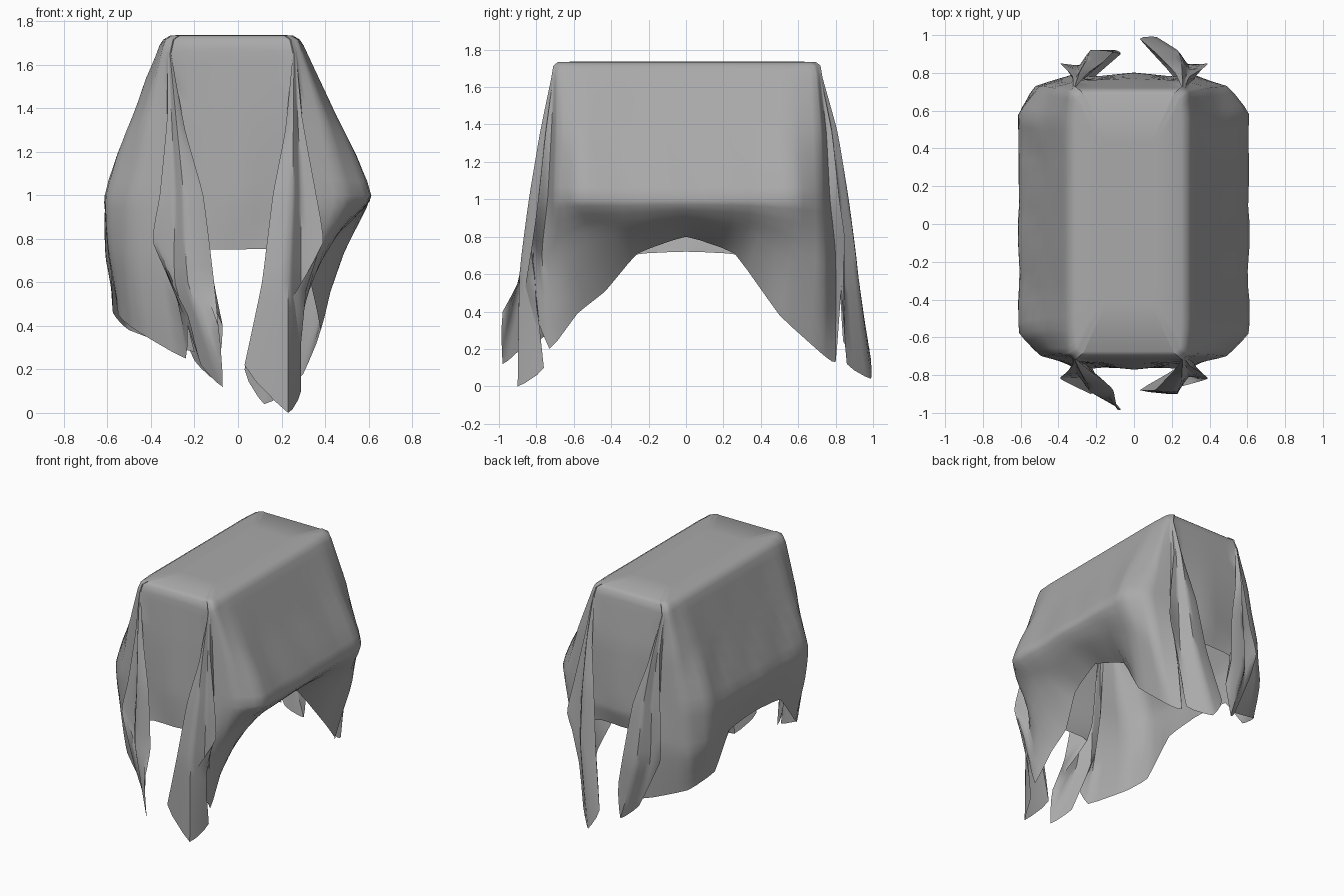
import bpy, bmesh, math
from mathutils import Vector as V

if "Cube" in bpy.data.objects:
    bpy.data.objects.remove(bpy.data.objects["Cube"])

# One fabric colour
fabric = bpy.data.materials.new("grey fabric")
fabric.diffuse_color = (0.4, 0.4, 0.4, 1)
fabric.use_nodes = True
fabric.node_tree.nodes["Principled BSDF"].inputs["Base Color"].default_value = fabric.diffuse_color

# Upper fold lines of a quarter of the cloth, from side centre to end centre
FOLDS = {
    "side_mid":  [(.33, 0, 1.69), (.46, 0, 1.36), (.61, 0, 1.0)],
    "side":      [(.33, .32, 1.69), (.46, .33, 1.36), (.605, .34, 1.0)],
    "side_end":  [(.33, .56, 1.69), (.47, .56, 1.36), (.61, .58, 1.0)],
    "corner":    [(.32, .685, 1.67), (.41, .69, 1.36), (.49, .70, 1.0)],
    "tuck":      [(.30, .705, 1.66), (.31, .72, 1.36), (.32, .74, 1.0), (.30, .77, .7)],
    "pleat":     [(.295, .71, 1.65), (.31, .75, 1.36), (.36, .79, 1.0), (.39, .82, .78)],
    "leg_side":  [(.29, .715, 1.65), (.29, .75, 1.36), (.29, .79, 1.0), (.29, .81, .6)],
    "drop":      [(.285, .72, 1.65), (.27, .78, 1.36), (.25, .84, 1.0), (.23, .89, .6)],
    "drop_edge": [(.28, .715, 1.65), (.23, .77, 1.30), (.16, .83, 1.0), (.11, .88, .6)],
    "end":       [(.275, .71, 1.66), (.27, .73, 1.36), (.26, .74, 1.0), (.25, .75, .86)],
    "end_mid":   [(0, .71, 1.67), (0, .74, 1.36), (0, .77, 1.0), (0, .77, .87)],
}
HEM = {"end": (.22, .765, .74), "end_mid": (0, .765, .75)}
# The right side curls under, the left side hangs straight (knee, hem)
SIDE = {1: {"side_mid": [(.53, 0, .90), (.35, 0, .80)],
            "side": [(.50, .33, .86), (.31, .26, .71)]},
        -1: {"side_mid": [(.60, 0, .87), (.56, 0, .72)],
             "side": [(.60, .33, .85), (.57, .30, .70)]}}
# Knees of the side end and corner folds
KNEES = {(1, 1): [(.49, .56, .75), (.43, .71, .65)],
         (-1, 1): [(.605, .57, .70), (.52, .70, .68)],
         (-1, -1): [(.59, .55, .72), (.51, .67, .70)],
         (1, -1): [(.47, .52, .84), (.40, .67, .75)]}
LOOSE = ["side_end", "corner", "tuck", "pleat", "leg_side", "drop", "drop_edge"]
# Loose hem points, different at every corner
CORNERS = {
    (1, 1): [(.38, .5, .38), (.30, .72, .18), (.24, .80, .13), (.3, .83, .5),
             (.25, .86, .12), (.12, .99, .04), (.03, .98, .2)],
    (-1, 1): [(.575, .48, .46), (.50, .69, .38), (.20, .80, .28), (.36, .82, .6),
              (.20, .84, .24), (.1, .92, .15), (.07, .9, .4)],
    (-1, -1): [(.55, .51, .45), (.47, .64, .38), (.24, .78, .25), (.23, .9, .45),
               (.17, .87, .22), (.07, .98, .12), (.09, .98, .4)],
    (1, -1): [(.25, .43, .51), (.26, .58, .39), (.28, .73, .2), (.25, .86, .53),
              (.29, .76, .1), (.23, .9, .0), (.03, .88, .22)],
}


def quarter(sx, sy):
    """Fold lines of one quarter, with its own knees and hem."""
    hem = dict(HEM, **dict(zip(LOOSE, CORNERS[sx, sy])))
    knee = dict(zip(LOOSE, KNEES[sx, sy]))
    out = []
    for name, pts in FOLDS.items():
        if name in SIDE[sx]:
            pts = pts + SIDE[sx][name]
        else:
            pts = pts + ([knee[name]] if name in knee else []) + [hem[name]]
        line = []
        for k, (x, y, z) in enumerate(pts):
            lean = -.03 * max(0, (z - 1) / .7)
            # The back end hangs a little further out
            back = (.01, .03, .03, .03, 0)[k] if sy > 0 and y > .6 else 0
            line.append(V((sx * x + lean, sy * y + back, z)))
        out.append(line)
    return out


def spline(p, steps, closed, tension):
    """Smooth curve through the points."""
    n = len(p)
    get = (lambda i: p[i % n]) if closed else (lambda i: p[max(0, min(n - 1, i))])
    out = []
    for i in range(n if closed else n - 1):
        a, b = get(i), get(i + 1)
        ta, tb = (b - get(i - 1)) * tension, (get(i + 2) - a) * tension
        for s in range(steps):
            t = s / steps
            out.append(a * (2*t**3 - 3*t**2 + 1) + ta * (t**3 - 2*t**2 + t)
                       + b * (3*t**2 - 2*t**3) + tb * (t**3 - t**2))
    if not closed:
        out.append(p[-1].copy())
    return out


# Go round the four quarters, sharing the centre lines
lines = []
for key, flip in (((1, 1), False), ((-1, 1), True), ((-1, -1), False), ((1, -1), True)):
    q = quarter(*key)
    lines += (q[::-1] if flip else q)[:-1]

# Refine down each fold, then round each level
columns = [spline(l, 4, False, .22) for l in lines]
rows = [spline([c[r] for c in columns], 3, True, .15) for r in range(len(columns[0]))]

# Gentle wrinkles on the hanging rows
for row in rows[2:-1]:
    for co in row:
        w = .007 * math.sin(co.y * 17 + co.z * 9) * math.sin(co.z * 6 + 1)
        co.x += w * (1 if co.x > 0 else -1) * (abs(co.x) > .4)

# Rounded rim and flat top
rim = rows[0]
for sx, sy, z in ((.95, .985, 1.715), (.85, .95, 1.735), (.45, .6, 1.737)):
    rows.insert(0, [V((co.x * sx - .03 * (1 - sx), co.y * sy, z)) for co in rim])

bm = bmesh.new()
grid = [[bm.verts.new(co) for co in row] for row in rows]
n = len(grid[0])
bm.faces.new(grid[0])
for up, low in zip(grid, grid[1:]):
    for i in range(n):
        j = (i + 1) % n
        bm.faces.new((up[i], low[i], low[j], up[j]))
bmesh.ops.remove_doubles(bm, verts=bm.verts, dist=.0005)
mesh = bpy.data.meshes.new("draped_cloth")
bm.to_mesh(mesh)
bm.free()
cloth = bpy.data.objects.new("draped_cloth", mesh)
bpy.context.collection.objects.link(cloth)
mesh.materials.append(fabric)
bpy.context.view_layer.objects.active = cloth
cloth.select_set(True)
bpy.ops.object.shade_smooth_by_angle(angle=math.radians(50))
